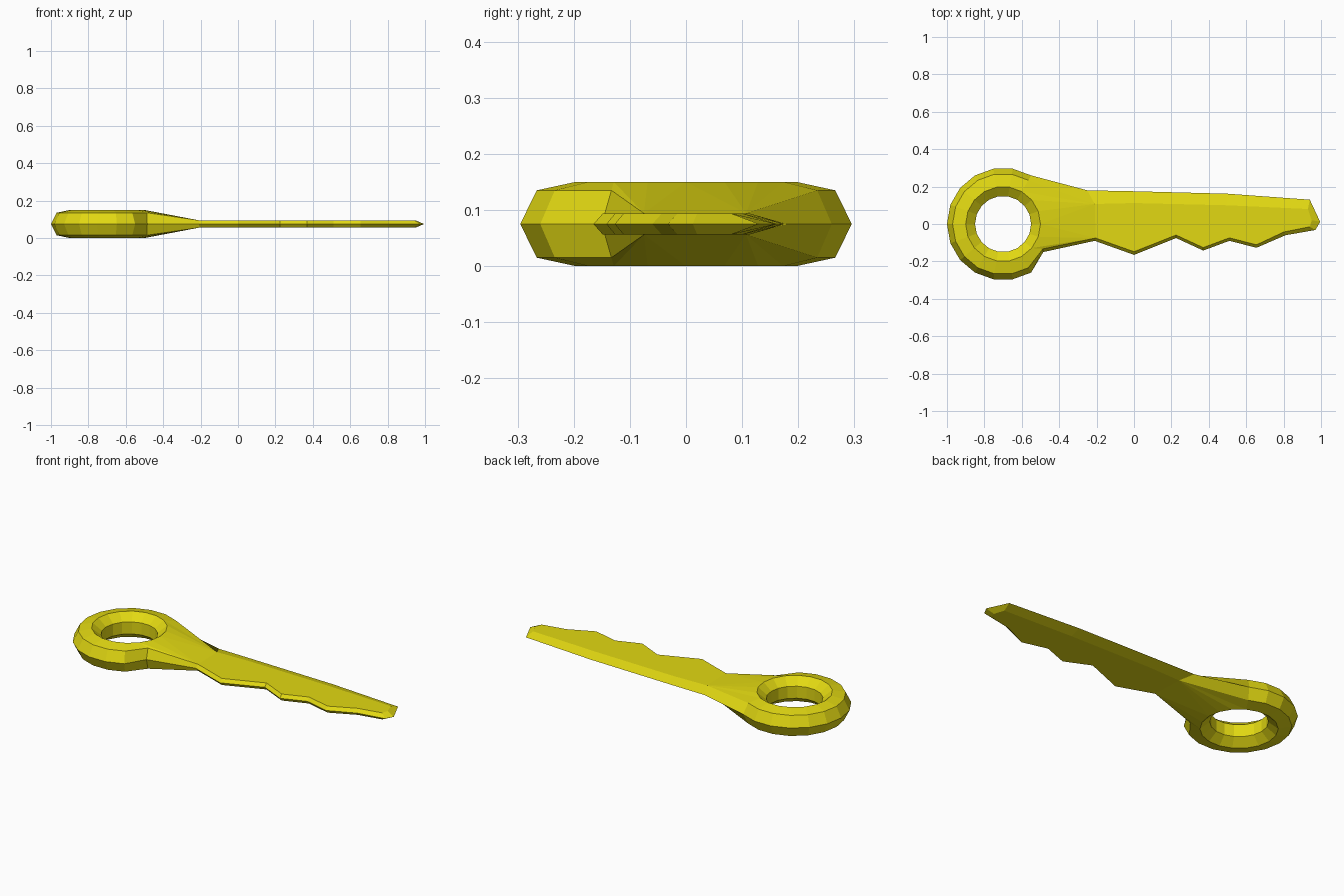
import bpy, bmesh, math

if "Cube" in bpy.data.objects:
    bpy.data.objects.remove(bpy.data.objects["Cube"])

CX, MID, N = -0.7, 0.075, 18      # ring centre, mid height, ring sides
bm = bmesh.new()


def face(*pts):
    bm.faces.new([bm.verts.new(p) for p in pts])


def ring_pt(k, r, h):
    a = math.radians(20 * k)
    return (CX + r * math.cos(a), r * math.sin(a), MID + h)


# blade outline: (outer edge x, y, flat face x, y), from upper root round the tip to lower root
OUTLINE = [
    (-0.25, 0.18, -0.21, 0.107), (0.0, 0.175, 0.0, 0.112), (0.5, 0.162, 0.5, 0.10),
    (0.94, 0.13, 0.93, 0.08), (0.995, 0.012, 0.95, 0.02), (0.97, -0.032, 0.94, -0.015),
    (0.81, -0.06, 0.80, -0.043), (0.655, -0.127, 0.655, -0.111), (0.51, -0.09, 0.51, -0.074),
    (0.37, -0.142, 0.37, -0.126), (0.225, -0.075, 0.225, -0.059), (0.0, -0.165, 0.0, -0.148),
    (-0.21, -0.09, -0.205, -0.075)]
HALF = 0.019

for s in (1, -1):                  # upper and lower halves
    def outer(k):                  # outer mid edge, pulled in where the blade joins
        return (-0.485, -0.15, MID) if k == 16 else ring_pt(k, 0.3, 0)

    def shoulder(k):
        return (-0.487, -0.133, MID + s * 0.06) if k == 16 else ring_pt(k, 0.27, s * 0.06)

    def rim(k):
        return ring_pt(k % N, 0.2, s * 0.075)

    # ring: outer faces only where the blade does not join, inner faces all round
    for k in range(3, 16):
        face(outer(k), outer(k + 1), shoulder(k + 1), shoulder(k))
        face(shoulder(k), shoulder(k + 1), rim(k + 1), rim(k))
    for k in range(N):
        face(rim(k), rim(k + 1), ring_pt(k + 1, 0.15, s * 0.035), ring_pt(k, 0.15, s * 0.035))
        face(ring_pt(k, 0.15, s * 0.035), ring_pt(k + 1, 0.15, s * 0.035),
             ring_pt(k + 1, 0.15, 0), ring_pt(k, 0.15, 0))

    # blade: bevelled edge and flat face
    edge = [(p[0], p[1], MID) for p in OUTLINE]
    flat = [(p[2], p[3], MID + s * HALF) for p in OUTLINE]
    for i in range(len(edge) - 1):
        face(edge[i], edge[i + 1], flat[i + 1], flat[i])
    face(*flat)

    # neck: tapers from the ring rim to the blade
    a, b = flat[0], flat[-1]
    face(outer(3), edge[0], a, shoulder(3))
    face(outer(16), edge[-1], b, shoulder(16))
    face(shoulder(3), a, rim(3))
    for k in (2, 1, 0):
        face(rim(k + 1), a, rim(k))
    face(rim(0), a, b)
    for k in (-1, -2):
        face(rim(k + 1), b, rim(k))
    face(rim(16), b, shoulder(16))

bmesh.ops.remove_doubles(bm, verts=bm.verts, dist=0.0005)
bmesh.ops.recalc_face_normals(bm, faces=bm.faces)

mesh = bpy.data.meshes.new("key")
bm.to_mesh(mesh)
bm.free()
mat = bpy.data.materials.new("yellow")
mat.diffuse_color = (0.76, 0.69, 0.006, 1)
mat.use_nodes = True
mat.node_tree.nodes["Principled BSDF"].inputs["Base Color"].default_value = mat.diffuse_color
mesh.materials.append(mat)
bpy.context.collection.objects.link(bpy.data.objects.new("key", mesh))
